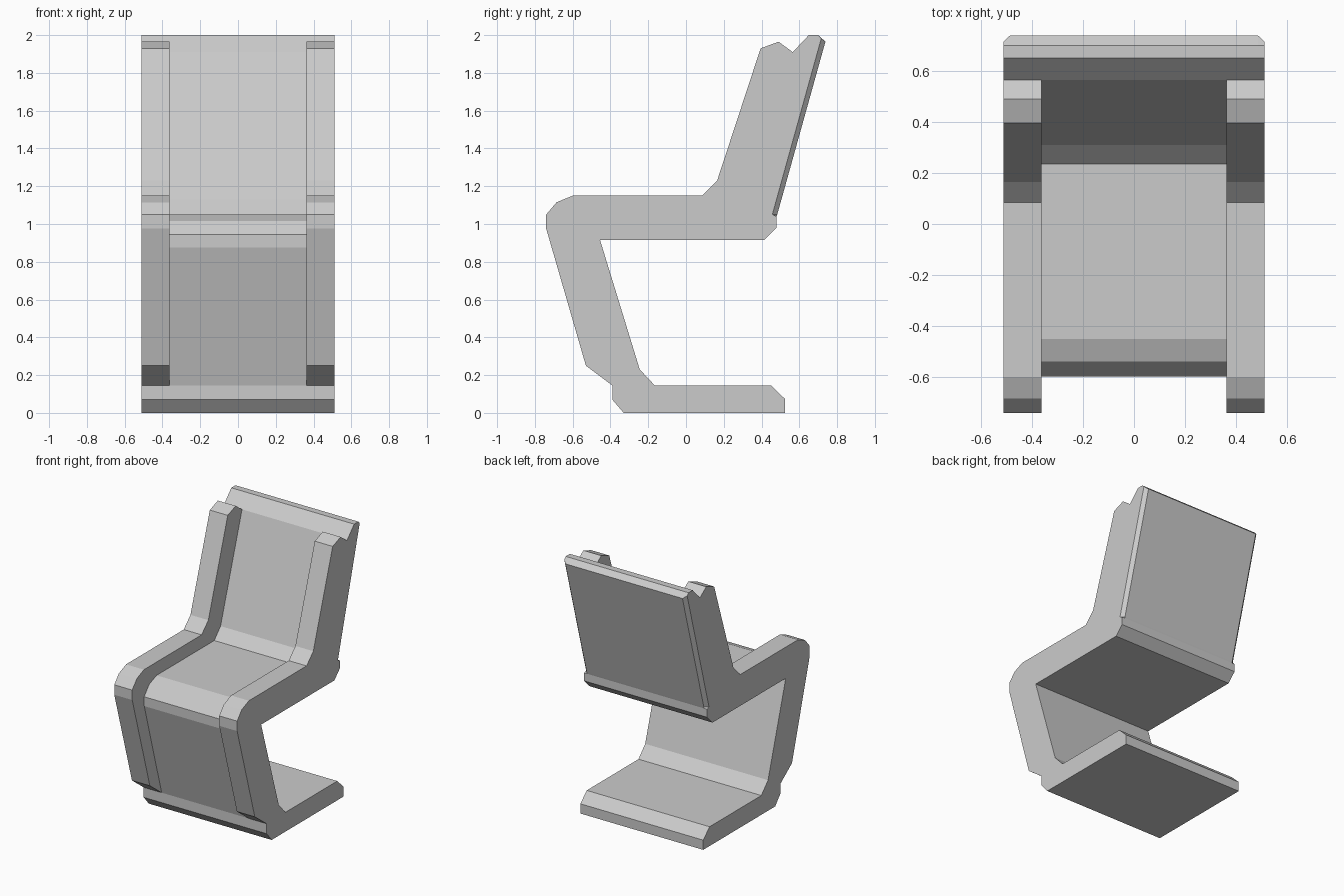
import bpy, bmesh, math

if "Cube" in bpy.data.objects:
    bpy.data.objects.remove(bpy.data.objects["Cube"])

# Side-view outlines as (y, z). Shared underside: foot, leg back, seat bottom
UNDER = [(-.39, .07), (-.33, 0), (.525, 0), (.525, .073), (.45, .145), (-.165, .145),
         (-.245, .23), (-.455, .915), (.415, .915), (.48, .98), (.48, 1.04)]
# Rear face of the backrest: full depth, and pulled in for the chamfered side edge
REAR = [(.483, 1.05), (.738, 1.965)]
REAR_EDGE = [(.457, 1.05), (.716, 1.982)]
TOP = [(.70, 2.0), (.65, 2.0)]
# Front/upper surface of the raised side rails and of the recessed centre panel
RAIL = [(.565, 1.91), (.49, 1.965), (.395, 1.93), (.165, 1.23), (.085, 1.15), (-.6, 1.15),
        (-.685, 1.115), (-.74, 1.05), (-.74, .975), (-.53, .25), (-.39, .145)]
PANEL = [(.565, 1.91), (.565, 1.91), (.565, 1.91), (.31, 1.13), (.235, 1.05), (-.45, 1.05),
         (-.54, 1.015), (-.597, .945), (-.597, .875), (-.39, .145), (-.39, .145)]


def loft(name, sections):
    """Join matching outlines placed at successive x positions into one solid."""
    bm = bmesh.new()
    loops = [[bm.verts.new((x, y, z)) for y, z in outline] for x, outline in sections]
    for a, b in zip(loops, loops[1:]):
        for i in range(len(a)):
            j = (i + 1) % len(a)
            bm.faces.new((a[i], a[j], b[j], b[i]))
    bm.faces.new(loops[0])
    bm.faces.new(loops[-1])
    bmesh.ops.remove_doubles(bm, verts=bm.verts, dist=1e-4)
    bmesh.ops.dissolve_limit(bm, angle_limit=math.radians(0.5),
                             verts=bm.verts, edges=bm.edges)
    bmesh.ops.recalc_face_normals(bm, faces=bm.faces)
    mesh = bpy.data.meshes.new(name)
    bm.to_mesh(mesh)
    bm.free()
    obj = bpy.data.objects.new(name, mesh)
    bpy.context.collection.objects.link(obj)
    return obj


# One-piece cantilever chair: side edge, rail, step down to the panel, then mirrored
edge = UNDER + REAR_EDGE + TOP + RAIL
rail = UNDER + REAR + TOP + RAIL
panel = UNDER + REAR + TOP + PANEL
half = [(-.511, edge), (-.487, rail), (-.362, rail), (-.362, panel)]
loft("cantilever_chair", half + [(-x, outline) for x, outline in reversed(half)])
